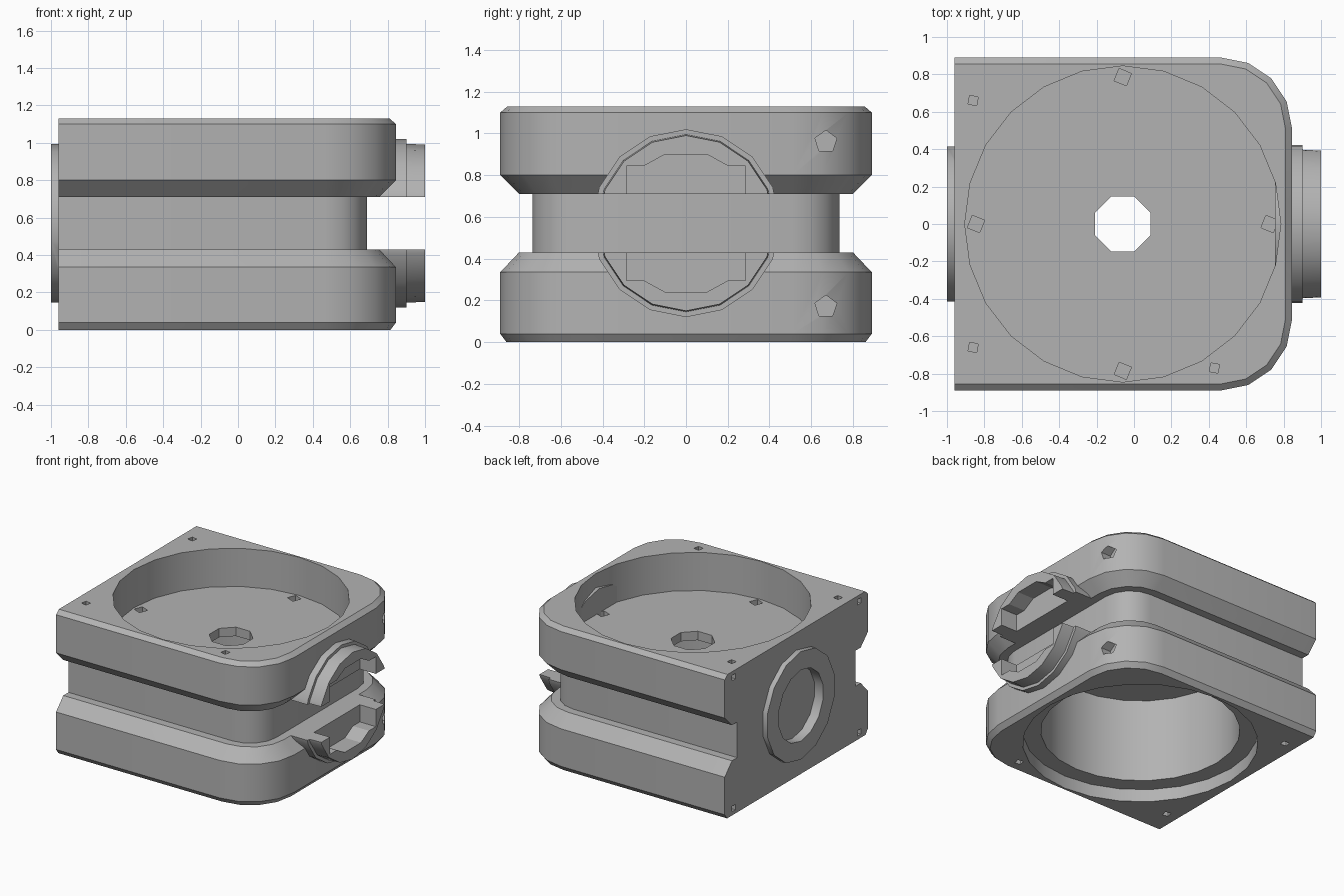
import bpy
import bmesh
from math import pi, cos, sin, radians

cube = bpy.data.objects.get("Cube")
if cube:
    bpy.data.objects.remove(cube, do_unlink=True)

# One plain grey material
grey = bpy.data.materials.new("plain grey")
grey.use_nodes = True
colour = (0.45, 0.45, 0.45, 1)
grey.diffuse_color = colour
grey.node_tree.nodes["Principled BSDF"].inputs["Base Color"].default_value = colour

MID = 0.57          # height of the side ports
CX = -0.06          # axis of the round bores
GROOVE = (0.43, 0.71)


def loft(name, rings):
    """Join equal-length closed rings and cap both ends."""
    bm = bmesh.new()
    loops = [[bm.verts.new(p) for p in ring] for ring in rings]
    for a, b in zip(loops, loops[1:]):
        for i in range(len(a)):
            j = (i + 1) % len(a)
            bm.faces.new((a[i], a[j], b[j], b[i]))
    bm.faces.new(loops[0][::-1])
    bm.faces.new(loops[-1])
    bmesh.ops.recalc_face_normals(bm, faces=bm.faces[:])
    mesh = bpy.data.meshes.new(name)
    bm.to_mesh(mesh)
    bm.free()
    obj = bpy.data.objects.new(name, mesh)
    bpy.context.collection.objects.link(obj)
    mesh.materials.append(grey)
    return obj


def disc(r, sides, at, axis, turn=0.0):
    """Ring of points around the z or x axis at a given position."""
    pts = []
    for i in range(sides):
        a = 2 * pi * i / sides + turn
        u, v = r * cos(a), r * sin(a)
        x, y, z = at
        pts.append((x + u, y + v, z) if axis == "z" else (x, y + u, z + v))
    return pts


def drum(r, sides, start, length, axis, turn=0.0):
    x, y, z = start
    end = (x, y, z + length) if axis == "z" else (x + length, y, z)
    return loft("tool", [disc(r, sides, start, axis, turn),
                         disc(r, sides, end, axis, turn)])


def combine(obj, tool, operation="DIFFERENCE"):
    """Apply a boolean and discard the tool."""
    mod = obj.modifiers.new("boolean", "BOOLEAN")
    mod.operation, mod.solver, mod.object = operation, "EXACT", tool
    bpy.ops.object.select_all(action="DESELECT")
    bpy.context.view_layer.objects.active = obj
    obj.select_set(True)
    bpy.ops.object.modifier_apply(modifier=mod.name)
    bpy.data.objects.remove(tool, do_unlink=True)


def finish(obj):
    bpy.ops.object.select_all(action="DESELECT")
    bpy.context.view_layer.objects.active = obj
    obj.select_set(True)
    bpy.ops.object.shade_smooth_by_angle(angle=radians(28))


def outline(inset, z):
    """Flat at the rear edge, two rounded corners on the port side."""
    r = 0.38 - inset
    pts = [(-0.96, -0.89 + inset, z)]
    for side in (-1, 1):
        for k in range(5):
            a = (k - 4 if side < 0 else k) * pi / 8
            pts.append((0.465 + r * cos(a), side * 0.51 + r * sin(a), z))
    pts.append((-0.96, 0.89 - inset, z))
    return pts


# Housing with chamfers and a groove around three sides
levels = [(0, 0.03), (0.04, 0), (0.335, 0), (GROOVE[0], 0.09), (GROOVE[0], 0.155),
          (GROOVE[1], 0.155), (GROOVE[1], 0.09), (0.80, 0), (1.1, 0), (1.13, 0.035)]
housing = loft("housing", [outline(inset, z) for z, inset in levels])

# Raised ring on the flat side, with a shallow round pocket
combine(housing, drum(0.425, 14, (-1.0, 0, MID), 0.08, "x", pi / 2), "UNION")
combine(housing, drum(0.28, 14, (-1.1, 0, MID), 0.175, "x", pi / 2))

# Top recess, bottom counterbore, inner cavity and centre hole
combine(housing, drum(0.845, 24, (CX, 0, 0.83), 0.5, "z"))
combine(housing, drum(0.845, 24, (CX, 0, -0.2), 0.3, "z"))
combine(housing, drum(0.715, 24, (CX, 0, -0.1), 0.86, "z"))
combine(housing, drum(0.16, 8, (CX, 0, 0.7), 0.3, "z", pi / 8))

# Screw holes in the recess floor
for x, y in ((CX - 0.785, 0), (CX + 0.785, 0), (CX, 0.785), (CX, -0.785)):
    combine(housing, drum(0.05, 4, (x, y, 0.78), 0.2, "z", 0.4))

# Screw holes in the top and bottom faces
for x, y in ((-0.86, 0.66), (-0.86, -0.66), (0.43, -0.77)):
    for z in (-0.1, 1.07):
        combine(housing, drum(0.033, 4, (x, y, z), 0.16, "z", 0.6))

# Screw holes in the flat side and the rounded corner
for z in (0.05, 1.08):
    for y in (-0.78, 0.78):
        combine(housing, drum(0.03, 4, (-1.05, y, z), 0.13, "x", pi / 4))
for z in (0.17, 0.96):
    combine(housing, drum(0.055, 5, (0.74, 0.67, z), 0.3, "x", 0.3))
finish(housing)

# Stepped port collar, split by the groove
steps = [(0.755, 0.45), (0.9, 0.45), (0.9, 0.425), (1.0, 0.42)]
collar = loft("port_collar", [disc(r, 16, (x, 0, MID), "x", pi / 2) for x, r in steps])
quarter = [(0.285, 0.275), (0.2, 0.275), (0.1, 0.33)]
upper = quarter + [(-y, z) for y, z in reversed(quarter)]
section = upper + [(-y, -z) for y, z in upper]
combine(collar, loft("tool", [[(x, y, MID + z) for y, z in section] for x in (0.86, 1.1)]))
slot = [(y, z) for y, z in ((-1, GROOVE[0]), (1, GROOVE[0]), (1, GROOVE[1]), (-1, GROOVE[1]))]
combine(collar, loft("tool", [[(x, y, z) for y, z in slot] for x in (0.6, 1.2)]))
finish(collar)
